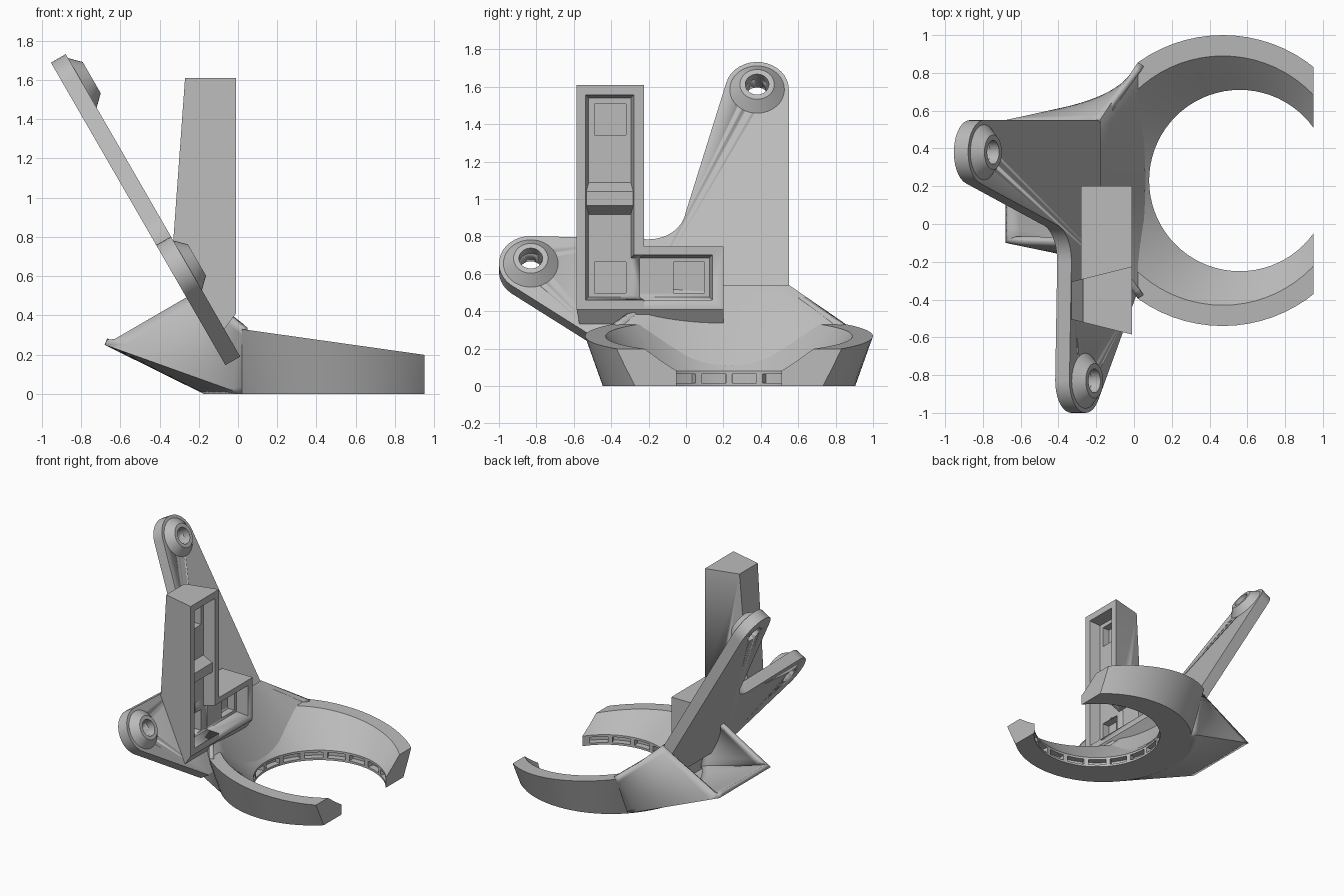
import bpy, bmesh
from math import sin, cos, pi, radians
from mathutils import Vector

if "Cube" in bpy.data.objects:
    bpy.data.objects.remove(bpy.data.objects["Cube"])

grey = bpy.data.materials.new("plain_grey")
grey.use_nodes = True
grey.diffuse_color = (0.5, 0.5, 0.5, 1)
grey.node_tree.nodes["Principled BSDF"].inputs["Base Color"].default_value = (0.5, 0.5, 0.5, 1)


def finish(name, bm, smooth=True, recalc=True):
    if recalc:
        bmesh.ops.recalc_face_normals(bm, faces=bm.faces)
    mesh = bpy.data.meshes.new(name)
    bm.to_mesh(mesh)
    bm.free()
    mesh.materials.append(grey)
    ob = bpy.data.objects.new(name, mesh)
    bpy.context.collection.objects.link(ob)
    bpy.context.view_layer.objects.active = ob
    bpy.ops.object.select_all(action='DESELECT')
    ob.select_set(True)
    if smooth:
        bpy.ops.object.shade_smooth_by_angle(angle=radians(30))
    return ob


def prism(name, pts, front, back):
    """Solid between two mapped copies of one outline."""
    bm = bmesh.new()
    a = [bm.verts.new(front(*p)) for p in pts]
    b = [bm.verts.new(back(*p)) for p in pts]
    bm.faces.new(a)
    bm.faces.new(b[::-1])
    for i in range(len(pts)):
        j = (i + 1) % len(pts)
        bm.faces.new((a[i], b[i], b[j], a[j]))
    return finish(name, bm)


def strip(bm, rows, closed=False):
    grid = [[bm.verts.new(p) for p in row] for row in rows]
    n = len(grid[0])
    for r in range(len(grid) - (not closed)):
        s = grid[(r + 1) % len(grid)]
        for i in range(n - 1):
            bm.faces.new((grid[r][i], grid[r][i + 1], s[i + 1], s[i]))


def cut(ob, cutters):
    bpy.context.view_layer.objects.active = ob
    for c in cutters:
        m = ob.modifiers.new("cut", 'BOOLEAN')
        m.object, m.operation, m.solver = c, 'DIFFERENCE', 'EXACT'
        bpy.ops.object.modifier_apply(modifier=m.name)


def discard(obs):
    for o in obs:
        bpy.data.objects.remove(o)


def arc(cy, cz, r, a0, a1, n, squash=1.0):
    return [(cy + r * cos(radians(a0 + (a1 - a0) * i / n)),
             cz + r * squash * sin(radians(a0 + (a1 - a0) * i / n))) for i in range(n + 1)]


# Leaning mounting plate with two arms
NORMAL = Vector((0.866, 0, 0.5))
UP = Vector((-0.5, 0, 0.866))


def on_plate(y, z):
    return Vector((-0.88 + (1.735 - z) * 0.577, y, z))


outline = [(0.55, 0.19)] + arc(0.38, 1.585, 0.17, 0, 165, 16, 0.866)
outline += arc(-0.2, 0.95, 0.2, -8, -90, 8, 0.83)
outline += arc(-0.83, 0.655, 0.17, 90, 232, 14, 0.866) + [(-0.38, 0.19)]
plate = prism("mounting_plate", outline, on_plate,
              lambda y, z: on_plate(y, z) - NORMAL * 0.087)

# Tapered screw bosses and their through holes
for label, cy, cz in (("upper", 0.38, 1.585), ("lower", -0.83, 0.655)):
    centre = on_plate(cy, cz)

    def spin(r, h, t):
        return centre + Vector((0, 1, 0)) * r * cos(t) + UP * r * sin(t) + NORMAL * h

    drill = prism("drill", arc(0, 0, 0.063, 0, 352.5, 47),
                  lambda a, b: centre + Vector((0, a, 0)) + UP * b + NORMAL * 0.2,
                  lambda a, b: centre + Vector((0, a, 0)) + UP * b - NORMAL * 0.2)
    cut(plate, [drill])
    discard([drill])
    bm = bmesh.new()
    strip(bm, [[spin(r, h, 2 * pi * k / 48) for r, h in
                ((0.146, 0), (0.092, 0.055), (0.063, 0.055), (0.063, -0.002))]
               for k in range(48)], closed=True)
    finish(label + "_boss", bm)

# Open ring duct with a sloping top
SEG = 72
bm = bmesh.new()


def ring_point(cx, r, z, t):
    x = cx + r * cos(t)
    return (x, 0.23 + r * sin(t), 0.33 - 0.141 * (x - 0.02) if z is None else z)


section = ((0.5, 0.675, 0), (0.47, 0.77, None), (0.47, 0.66, None),
           (0.56, 0.48, 0.08), (0.56, 0.48, 0), (0.5, 0.675, 0))
strip(bm, [[ring_point(*p, 2 * pi * k / SEG) for p in section] for k in range(SEG)], closed=True)
bmesh.ops.remove_doubles(bm, verts=bm.verts, dist=1e-5)
bmesh.ops.recalc_face_normals(bm, faces=bm.faces)
bm.faces.ensure_lookup_table()
# Air slots round the inner wall
slots = [[bm.faces[k * 5 + 3] for k in range(s, s + 4)] for s in range(8, 64, 4)]
for slot in slots:
    bmesh.ops.inset_region(bm, faces=slot, thickness=0.017, use_even_offset=True)
    bmesh.ops.inset_region(bm, faces=slot, thickness=0.0, depth=-0.05)
for x, side in ((0.95, 1), (0.02, -1)):
    res = bmesh.ops.bisect_plane(bm, geom=bm.verts[:] + bm.edges[:] + bm.faces[:],
                                 plane_co=(x, 0, 0), plane_no=(side, 0, 0), clear_outer=True)
    rim = [e for e in res["geom_cut"] if isinstance(e, bmesh.types.BMEdge)]
    bmesh.ops.holes_fill(bm, edges=rim, sides=0)
finish("ring_duct", bm)

# Funnel walls from the square inlet to the ring
floor_arc = [(x, y, 0) for x, y in arc(0.5, 0.23, 0.675, 135.3, 224.7, 16)]


def line(a, b, n):
    return [Vector(a).lerp(Vector(b), i / n) for i in range(n + 1)]


top_l, low_l, low_r, top_r = ((-0.18, 0.55, 0.54), (-0.68, 0.55, 0.25),
                              (-0.68, -0.1, 0.25), (-0.18, -0.1, 0.54))
end_l, end_r = (0.02, 0.855, 0.33), (0.02, -0.395, 0.33)
start = line(top_l, low_l, 10) + line(low_l, low_r, 16)[1:] + line(low_r, top_r, 10)[1:]
end = line(end_l, floor_arc[0], 10) + [Vector(p) for p in floor_arc[1:]]
end += line(floor_arc[-1], end_r, 10)[1:]
bm = bmesh.new()
strip(bm, [line(a, b, 10) for a, b in zip(start, end)])
shell = finish("funnel_shell", bm, recalc=False)
wall = shell.modifiers.new("wall", 'SOLIDIFY')
wall.thickness, wall.offset = 0.035, -1
bpy.ops.object.modifier_apply(modifier=wall.name)

bm = bmesh.new()
bm.faces.new([bm.verts.new(p) for p in floor_arc])
finish("funnel_floor", bm)

# Sloping web between the plate and the ring
lip = [Vector(end_l)]
for i in range(21):
    k = 1 - i / 10
    lip.append(Vector((0.06 - 0.04 * k * k, 0.23 + 0.483 * k, 0.11 + 0.22 * k * k)))
lip.append(Vector(end_r))
bm = bmesh.new()
strip(bm, [line(a, b, 8) for a, b in zip(line(top_l, top_r, len(lip) - 1), lip)])
finish("funnel_web", bm)

# L shaped sensor housing: tapered column and foot
def half(x):
    return 0.18 + 0.25 * (x + 0.01)


column = prism("housing_column",
               [(-0.01, 0.41), (-0.01, 1.61), (-0.27, 1.61), (-0.33, 0.78), (-0.1, 0.33), (-0.07, 0.33)],
               lambda x, z: (x, -0.405 - half(x), z), lambda x, z: (x, -0.405 + half(x), z))
foot = prism("housing_foot",
             [(-0.01, 0.41), (-0.01, 0.745), (-0.28, 0.745), (-0.28, 0.68), (-0.1, 0.33), (-0.07, 0.33)],
             lambda x, z: (x, -0.4, z), lambda x, z: (x, 0.2, z))

# Recess with drafted walls, then square pockets in its floor
L = [(-0.54, 0.455, 1, 1), (0.145, 0.455, -1, 1), (0.145, 0.705, -1, -1),
     (-0.275, 0.705, -1, -1), (-0.275, 1.56, -1, -1), (-0.54, 1.56, 1, -1)]
cutters = [prism("recess_cutter", L, lambda y, z, a, b: (0.01, y, z),
                 lambda y, z, a, b: (-0.1, y + 0.02 * a, z + 0.02 * b))]
for y, z in ((-0.405, 1.425), (-0.405, 0.58), (0.015, 0.58)):
    h = 0.083
    cutters.append(prism("pocket_cutter", [(y - h, z - h), (y + h, z - h), (y + h, z + h), (y - h, z + h)],
                         lambda a, b: (-0.05, a, b), lambda a, b: (-0.16, a, b)))
for ob in (column, foot):
    cut(ob, cutters)
discard(cutters)

# Bevelled bridge across the column recess
prism("housing_bridge", [(-0.11, 0.91), (-0.03, 0.965), (-0.03, 1.04), (-0.11, 1.095)],
      lambda x, z: (x, -0.535, z), lambda x, z: (x, -0.278, z))
